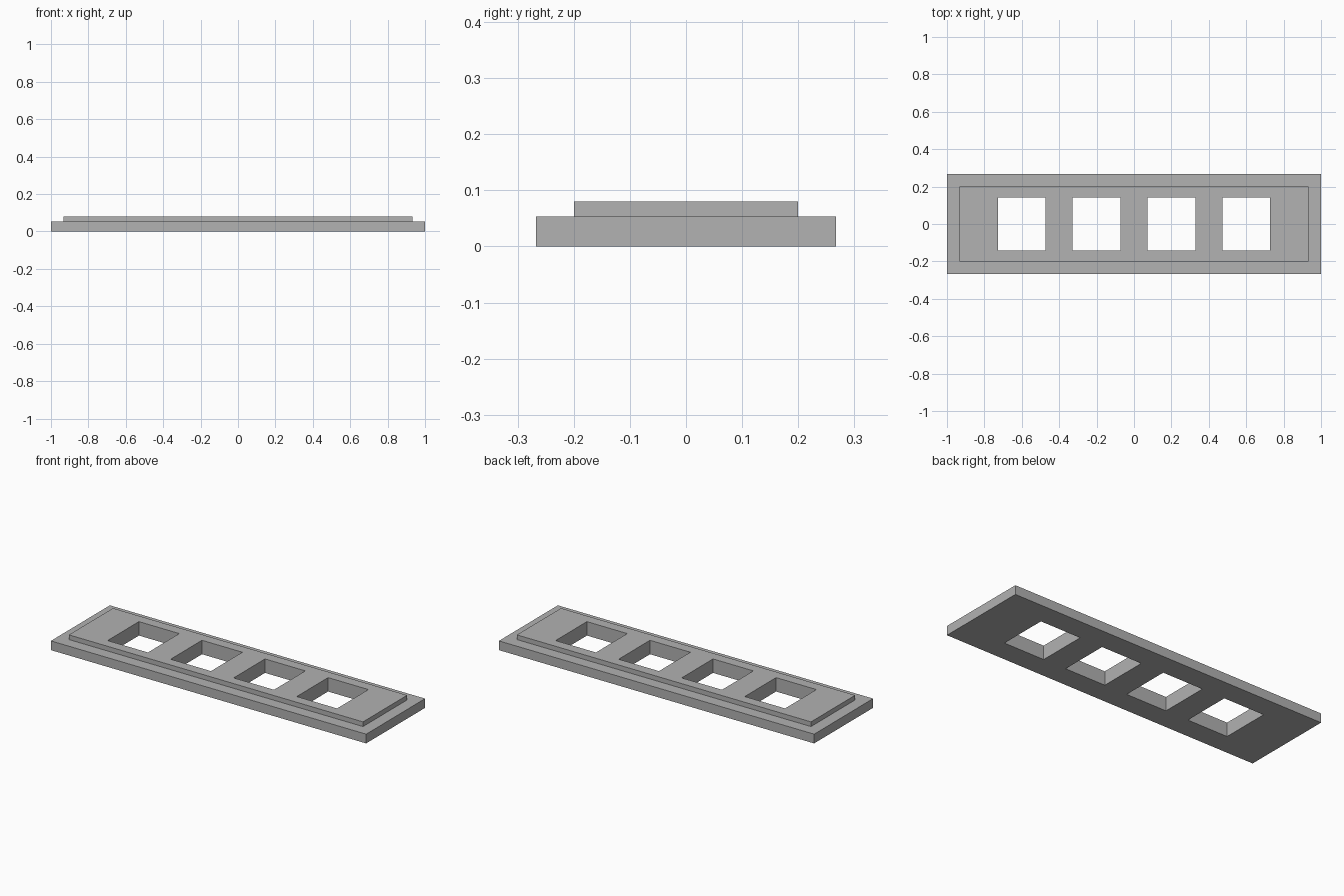
import bpy, bmesh

if "Cube" in bpy.data.objects:
    bpy.data.objects.remove(bpy.data.objects["Cube"])

BASE_TOP, PANEL_TOP = 0.053, 0.08
HOLE_X, HOLE_Y = 0.128, 0.142          # half sizes of the square openings
CENTRES = (-0.6, -0.2, 0.2, 0.6)

# Grid lines: outer edge, raised panel edge and opening edges
xs = sorted([-1, -0.933, 0.933, 1] + [c + s * HOLE_X for c in CENTRES for s in (-1, 1)])
ys = [-0.267, -0.2, -HOLE_Y, HOLE_Y, 0.2, 0.267]


def is_hole(x, y):
    return abs(y) < HOLE_Y and any(abs(x - c) < HOLE_X for c in CENTRES)


def height(i, j):
    """Height of one grid cell; zero outside the plate and in openings."""
    if not (0 <= i < len(xs) - 1 and 0 <= j < len(ys) - 1):
        return 0
    x, y = (xs[i] + xs[i + 1]) / 2, (ys[j] + ys[j + 1]) / 2
    if is_hole(x, y):
        return 0
    return PANEL_TOP if abs(x) < 0.933 and abs(y) < 0.2 else BASE_TOP


bm = bmesh.new()


def quad(*points):
    bm.faces.new([bm.verts.new(p) for p in points])


# Stepped plate: top, underside and a wall wherever a cell is higher than its neighbour
for i in range(len(xs) - 1):
    for j in range(len(ys) - 1):
        h = height(i, j)
        if not h:
            continue
        x0, x1, y0, y1 = xs[i], xs[i + 1], ys[j], ys[j + 1]
        corners = [(x0, y0), (x1, y0), (x1, y1), (x0, y1)]
        quad(*[(x, y, h) for x, y in corners])
        quad(*[(x, y, 0) for x, y in reversed(corners)])
        for k, (di, dj) in enumerate([(0, -1), (1, 0), (0, 1), (-1, 0)]):
            low = height(i + di, j + dj)
            if low < h:
                a, b = corners[k], corners[(k + 1) % 4]
                quad((*a, low), (*b, low), (*b, h), (*a, h))
bmesh.ops.remove_doubles(bm, verts=bm.verts[:], dist=1e-5)

mesh = bpy.data.meshes.new("stepped_plate")
bm.to_mesh(mesh)
bm.free()
plate = bpy.data.objects.new("stepped_plate", mesh)
bpy.context.collection.objects.link(plate)

grey = bpy.data.materials.new("grey")
grey.diffuse_color = (0.445, 0.445, 0.445, 1)
grey.use_nodes = True
grey.node_tree.nodes["Principled BSDF"].inputs["Base Color"].default_value = grey.diffuse_color
mesh.materials.append(grey)
